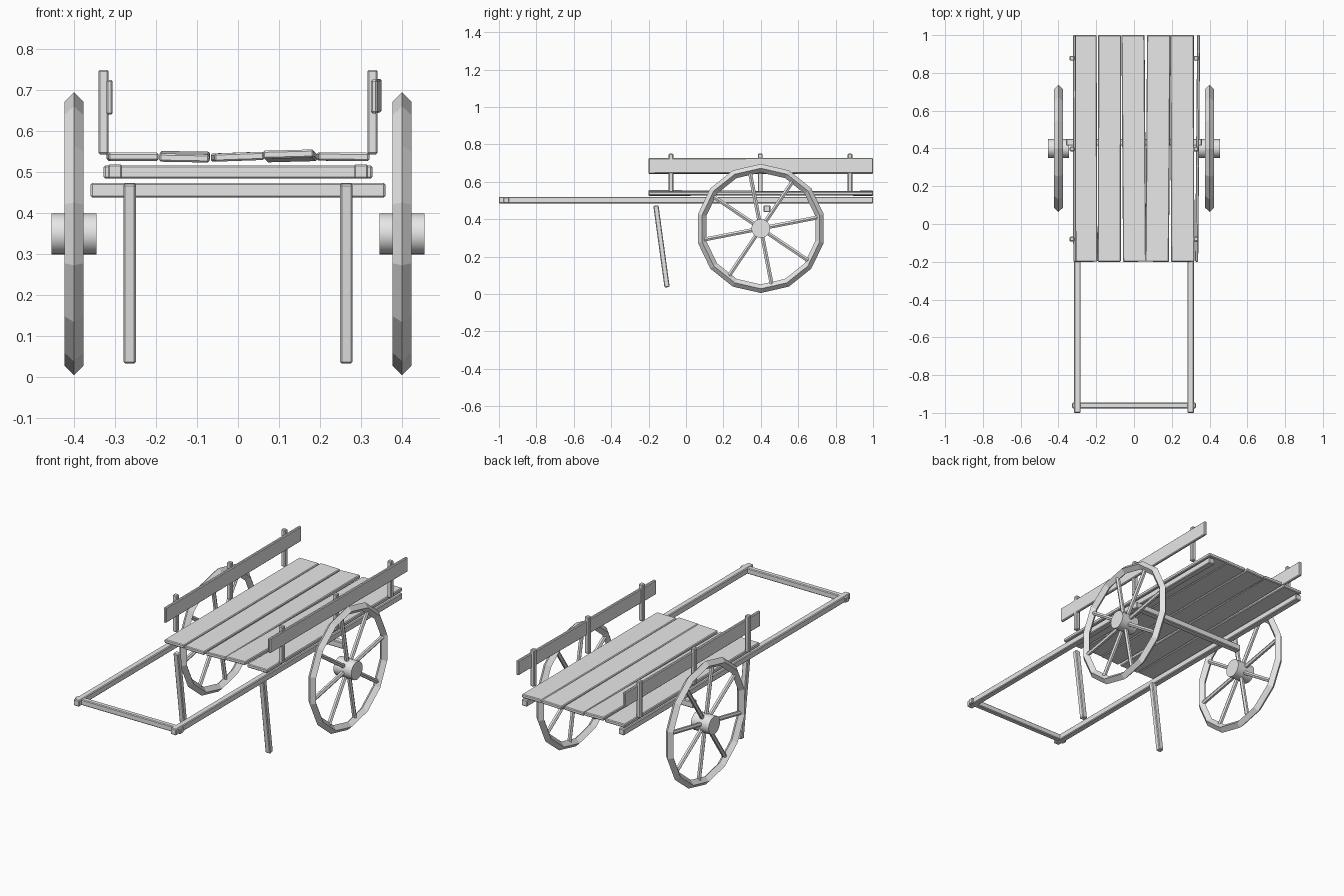
import bpy, bmesh, math
from mathutils import Matrix, Vector

if "Cube" in bpy.data.objects:
    bpy.data.objects.remove(bpy.data.objects["Cube"])

wood = bpy.data.materials.new("pale grey")
wood.diffuse_color = (0.8, 0.8, 0.8, 1)
wood.use_nodes = True
wood.node_tree.nodes["Principled BSDF"].inputs["Base Color"].default_value = wood.diffuse_color


def finish(name, bm, loc=(0, 0, 0), rot=(0, 0, 0), bevel=0.0):
    me = bpy.data.meshes.new(name)
    bmesh.ops.recalc_face_normals(bm, faces=bm.faces)
    bm.to_mesh(me)
    bm.free()
    me.materials.append(wood)
    ob = bpy.data.objects.new(name, me)
    ob.location = loc
    ob.rotation_euler = [math.radians(a) for a in rot]
    bpy.context.collection.objects.link(ob)
    if bevel:
        m = ob.modifiers.new("bevel", 'BEVEL')
        m.width = bevel
        m.segments = 1
    return ob


def box(name, loc, size, rot=(0, 0, 0), bevel=0.004):
    bm = bmesh.new()
    bmesh.ops.create_cube(bm, size=1, matrix=Matrix.Diagonal((*size, 1)))
    return finish(name, bm, loc, rot, bevel)


def rim(name, loc, radius=0.322, minor=0.023, sides=14):
    # diamond section swept round the x axis
    bm = bmesh.new()
    section = [(0, radius + minor), (minor, radius), (0, radius - minor), (-minor, radius)]
    rings = []
    for i in range(sides):
        a = 2 * math.pi * i / sides
        rings.append([bm.verts.new((x, r * math.sin(a), r * math.cos(a))) for x, r in section])
    for i in range(sides):
        p, q = rings[i], rings[(i + 1) % sides]
        for k in range(4):
            n = (k + 1) % 4
            bm.faces.new((p[k], p[n], q[n], q[k]))
    return finish(name, bm, loc)


def spokes(name, loc, count=8, inner=0.03, outer=0.312):
    bm = bmesh.new()
    for i in range(count):
        a = math.radians(11 + 360 * i / count)
        d = Vector((0, math.cos(a), math.sin(a)))
        m = Matrix.Translation(d * (inner + outer) / 2) @ d.to_track_quat('Z', 'X').to_matrix().to_4x4()
        bmesh.ops.create_cone(bm, cap_ends=True, segments=6, radius1=0.012, radius2=0.012,
                              depth=outer - inner, matrix=m)
    return finish(name, bm, loc)


def hub(name, loc):
    bm = bmesh.new()
    bmesh.ops.create_cone(bm, cap_ends=True, segments=32, radius1=0.05, radius2=0.05, depth=0.11,
                          matrix=Matrix.Rotation(math.pi / 2, 4, 'Y'))
    for f in bm.faces:
        f.smooth = len(f.verts) == 4
    for e in bm.edges:
        e.smooth = all(len(f.verts) == 4 for f in e.link_faces)
    return finish(name, bm, loc)


for side, s in (("left", -1), ("right", 1)):
    # wheels
    c = (0.4 * s, 0.4, 0.35)
    rim(side + "_wheel_rim", c)
    spokes(side + "_wheel_spokes", c)
    hub(side + "_wheel_hub", c)
    # long shaft and leaning prop leg
    box(side + "_shaft", (0.3 * s, 0, 0.502), (0.035, 2, 0.035))
    box(side + "_leg", (0.264 * s, -0.131, 0.254), (0.03, 0.028, 0.441), (7.8, 0, 0))
    # upright posts
    for i, y in enumerate((-0.08, 0.397, 0.877)):
        box(f"{side}_post_{i + 1}", (0.328 * s, y, 0.647), (0.025, 0.025, 0.206))

# side boards: one inside its posts, one outside
box("left_side_board", (-0.3145, 0.4, 0.683), (0.016, 1.2, 0.085), (0, 0, 0.1))
box("right_side_board", (0.337, 0.4, 0.686), (0.016, 1.2, 0.082), (0.1, 0, -0.5))

# axle beam and handle bar
box("axle_beam", (0, 0.433, 0.456), (0.718, 0.036, 0.036))
box("handle_bar", (0, -0.961, 0.501), (0.655, 0.03, 0.032))

# deck planks, each slightly crooked: x, z, width, rotation
planks = [(-0.257, 0.538, 0.122, (0, 0, 0.2)),
          (-0.130, 0.538, 0.122, (0.3, 1, -0.1)),
          (-0.001, 0.538, 0.122, (0, -2, 0.4)),
          (0.127, 0.540, 0.124, (-0.4, -1.5, -0.4)),
          (0.256, 0.538, 0.124, (0, 0.3, 0.2))]
for i, (x, z, w, r) in enumerate(planks):
    box(f"deck_plank_{i + 1}", (x, 0.4, z), (w, 1.2, 0.02), r)
